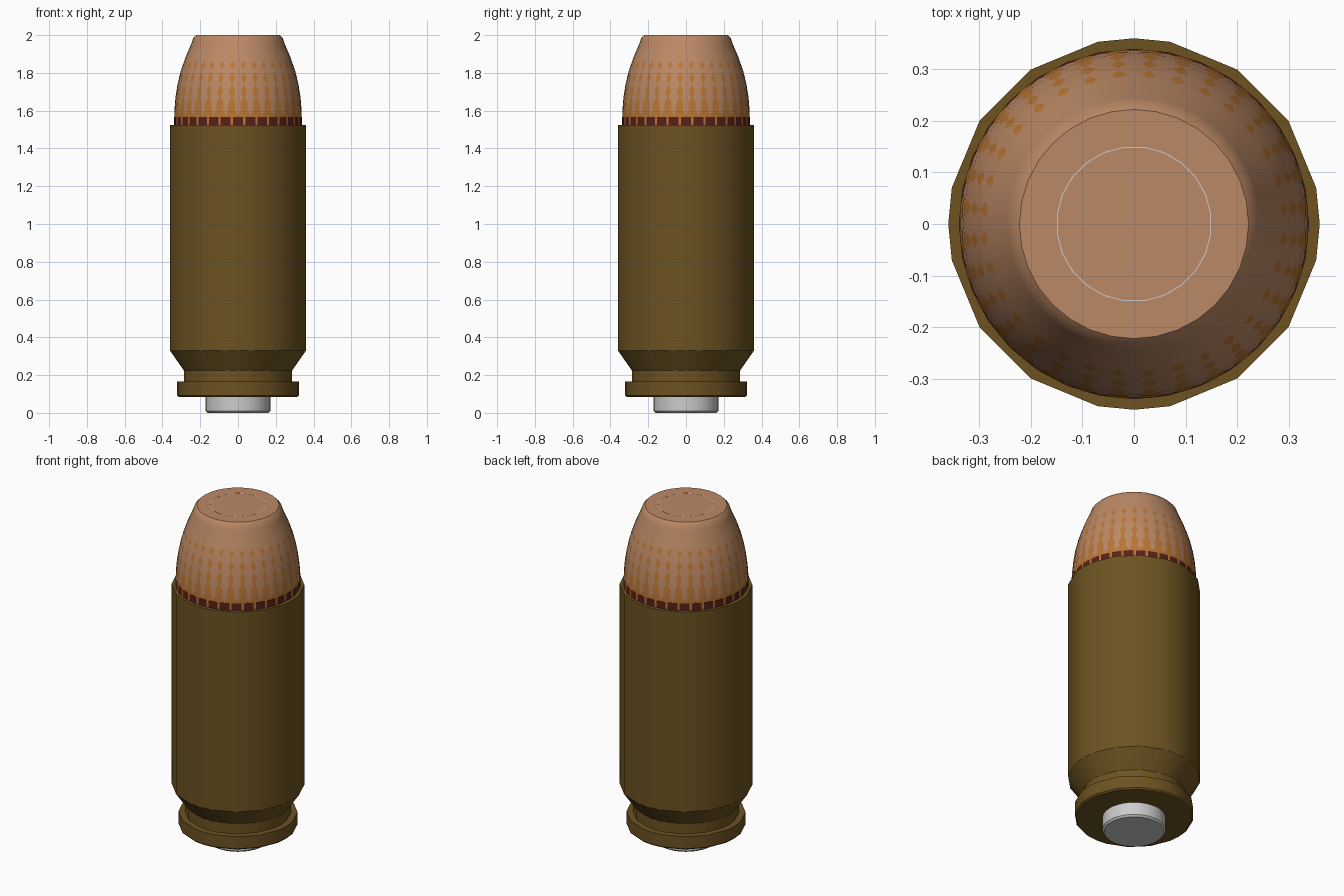
import bpy
import math

if "Cube" in bpy.data.objects:
    bpy.data.objects.remove(bpy.data.objects["Cube"], do_unlink=True)


def material(name, rgb):
    mat = bpy.data.materials.new(name)
    mat.use_nodes = True
    mat.diffuse_color = (*rgb, 1)
    mat.node_tree.nodes["Principled BSDF"].inputs["Base Color"].default_value = (*rgb, 1)
    return mat


def ring_angles(sides, shift=0.0):
    return [math.tau * (i + shift) / sides for i in range(sides)]


def lathe(name, profile, angles, mat, closed=False):
    """Spin a bottom-to-top (radius, z) profile; cap the ends or close the loop."""
    n, rows = len(angles), len(profile)
    verts = [(r * math.cos(a), r * math.sin(a), z) for r, z in profile for a in angles]
    faces = []
    for row in range(rows if closed else rows - 1):
        low, high = row * n, (row + 1) % rows * n
        for i in range(n):
            j = (i + 1) % n
            faces.append((low + i, low + j, high + j, high + i))
    if not closed:
        faces.append(tuple(reversed(range(n))))
        faces.append(tuple(range((rows - 1) * n, rows * n)))
    mesh = bpy.data.meshes.new(name)
    mesh.from_pydata(verts, [], faces)
    mesh.materials.append(mat)
    obj = bpy.data.objects.new(name, mesh)
    bpy.context.collection.objects.link(obj)
    bpy.ops.object.select_all(action="DESELECT")
    obj.select_set(True)
    bpy.context.view_layer.objects.active = obj
    bpy.ops.object.shade_smooth_by_angle(angle=math.radians(30))
    return obj


brass = material("brass", (0.15, 0.085, 0.015))
copper = material("copper", (0.50, 0.25, 0.13))
orange = material("orange_copper", (0.48, 0.18, 0.035))
dark_red = material("dark_red", (0.10, 0.015, 0.01))
steel = material("steel", (0.75, 0.75, 0.73))

# Casing: wide facets with an extra edge at each quarter
case_angles = sorted(ring_angles(16, 0.5) + ring_angles(4))
lathe("casing", [
    (0.17, 0.085), (0.315, 0.085), (0.323, 0.093), (0.323, 0.165), (0.287, 0.165),
    (0.287, 0.225), (0.36, 0.33), (0.36, 1.525), (0.332, 1.525), (0.332, 1.42),
], case_angles, brass)

# Primer
lathe("primer", [(0.162, 0), (0.172, 0.01), (0.172, 0.1)], ring_angles(32), steel)

# Bullet jacket
ogive = [(0.337, 1.4), (0.337, 1.6), (0.331, 1.67), (0.320, 1.74), (0.303, 1.81),
         (0.279, 1.88), (0.245, 1.96)]
lathe("bullet_jacket", ogive + [(0.237, 1.985), (0.222, 2.0)], ring_angles(32), copper)

# Under-layer, turned half a facet so its edges break through the jacket
under = [(0.3385, 1.4), (0.3385, 1.58), (0.3345, 1.635), (0.3255, 1.705),
         (0.3115, 1.775), (0.291, 1.845), (0.272, 1.89), (0.22, 1.95)]
lathe("bullet_under_layer", under, ring_angles(32, 0.5), orange)

# Crimp marks around the bullet base
lathe("crimp_band", [(0.3395, 1.45), (0.3395, 1.567), (0.30, 1.567)], ring_angles(32), dark_red)

# Fine ring on the nose
lathe("nose_ring", [(0.149, 1.99), (0.151, 1.99), (0.151, 2.0005), (0.149, 2.0005)],
      ring_angles(24, 0.5), steel, closed=True)
